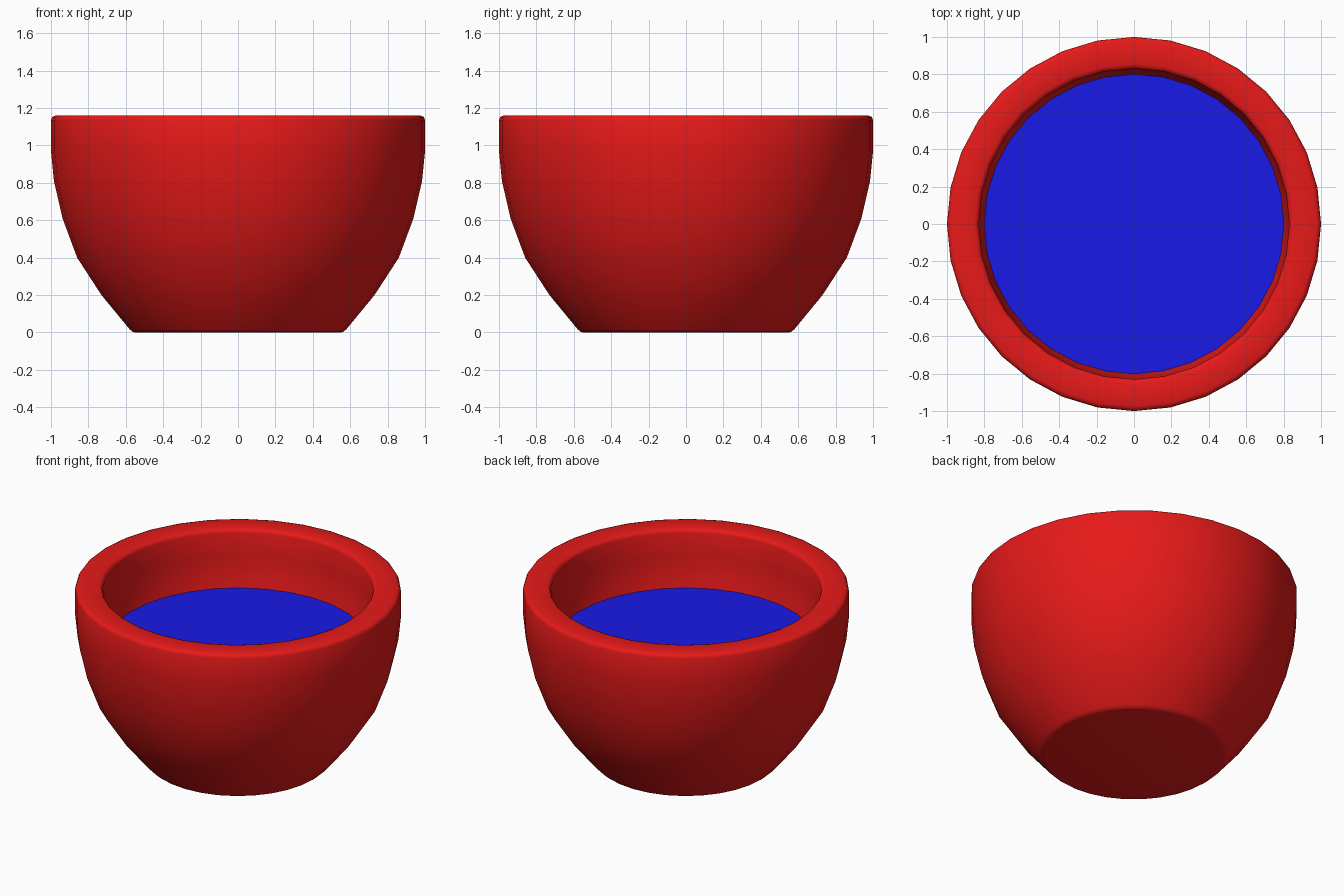
import bpy
import bmesh
import math

if "Cube" in bpy.data.objects:
    bpy.data.objects.remove(bpy.data.objects["Cube"])

SIDES = 32


def material(name, rgb):
    mat = bpy.data.materials.new(name)
    mat.diffuse_color = (*rgb, 1)
    mat.use_nodes = True
    mat.node_tree.nodes["Principled BSDF"].inputs["Base Color"].default_value = mat.diffuse_color
    return mat


def lathe(name, profile, mat):
    """Turn an (r, z) profile around the z axis; r = 0 makes a pole."""
    bm = bmesh.new()
    rings = []
    for r, z in profile:
        if r == 0:
            rings.append([bm.verts.new((0, 0, z))] * SIDES)
            continue
        angles = [2 * math.pi * i / SIDES for i in range(SIDES)]
        rings.append([bm.verts.new((r * math.cos(a), r * math.sin(a), z)) for a in angles])
    for low, high in zip(rings, rings[1:]):
        for i in range(SIDES):
            j = (i + 1) % SIDES
            corners = dict.fromkeys([low[i], low[j], high[j], high[i]])
            bm.faces.new(list(corners)).smooth = True
    mesh = bpy.data.meshes.new(name)
    bm.to_mesh(mesh)
    bm.free()
    obj = bpy.data.objects.new(name, mesh)
    bpy.context.collection.objects.link(obj)
    mesh.materials.append(mat)
    return obj


red = material("red", (0.8, 0.01, 0.01))
blue = material("blue", (0.01, 0.01, 0.8))

# Thick-walled bowl: base, outer wall, rounded rim, inner wall, inner floor
lathe("bowl", [
    (0, 0), (0.545, 0), (0.563, 0.003), (0.58, 0.018),
    (0.73, 0.2), (0.86, 0.4), (0.938, 0.61), (0.984, 0.81), (1, 0.97),
    (1, 1.135), (0.993, 1.153), (0.975, 1.16),
    (0.855, 1.16), (0.837, 1.153), (0.83, 1.135),
    (0.83, 0.98), (0.815, 0.835), (0.775, 0.665), (0.71, 0.485), (0.59, 0.3),
    (0.49, 0.17), (0, 0.17),
], red)

# Flat liquid surface inside the bowl
lathe("liquid", [(0.815, 0.776), (0, 0.776)], blue)
